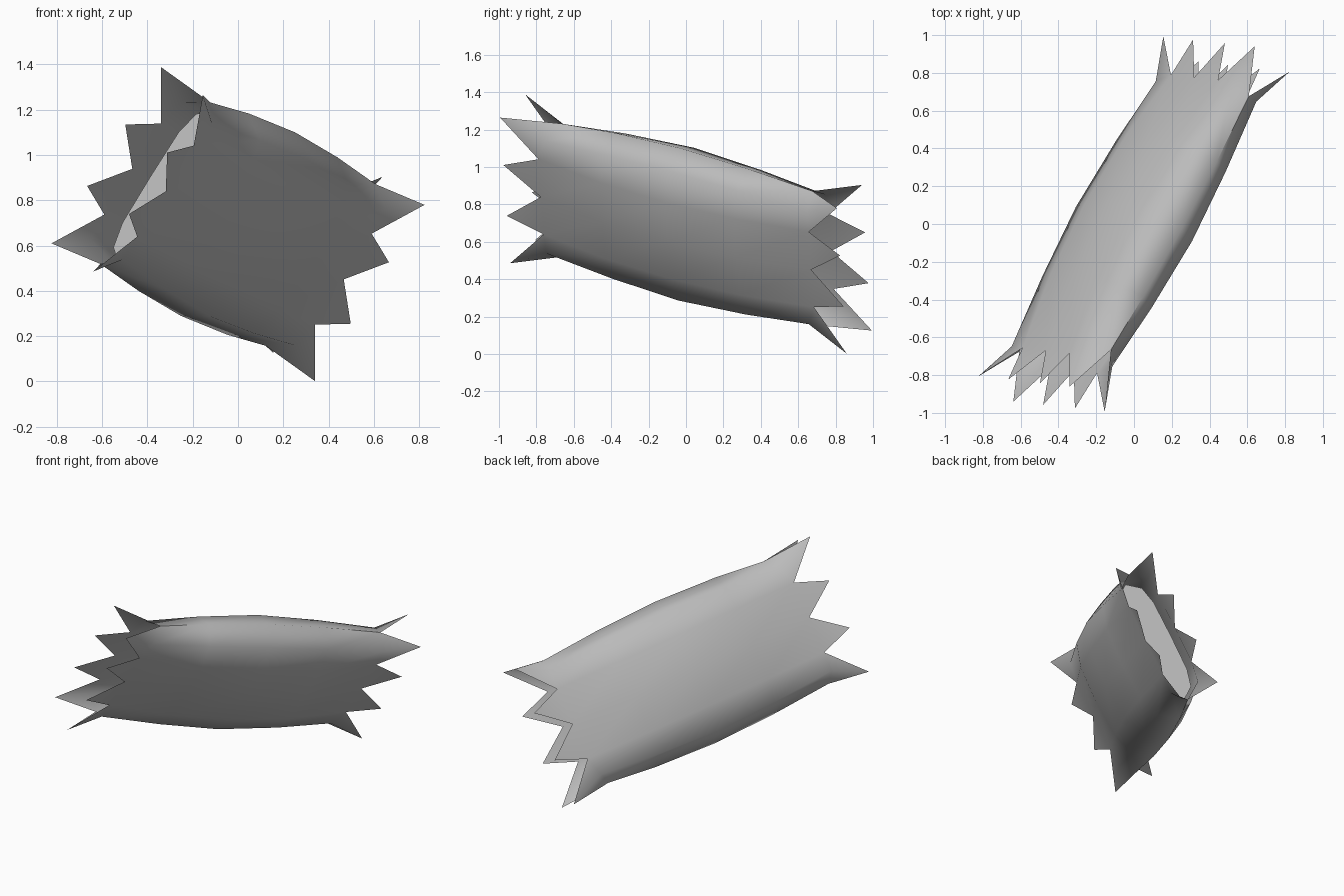
import bpy, bmesh, math
from mathutils import Vector

if "Cube" in bpy.data.objects:
    bpy.data.objects.remove(bpy.data.objects["Cube"])

# Tilted frame of the torn wrapper: length, width and thickness axes
L = Vector((0.465, 0.855, -0.230)).normalized()
W = Vector((0.523, -0.065, 0.850))
W = (W - L * W.dot(L)).normalized()
N = W.cross(L).normalized()
CENTRE = Vector((0, 0, 0.695))

# Half cross-section at each ring, from seam to middle: (length, width, bulge)
END = [(0.785, 0.43, 0), (0.82, 0.36, 0.095), (0.845, 0.237, 0.102), (0.845, 0, 0.104)]
QUARTER = [(0.42, 0.462, 0), (0.42, 0.39, 0.118), (0.42, 0.24, 0.165), (0.42, 0, 0.178)]
MIDDLE = [(0, 0.478, 0), (0, 0.408, 0.13), (0, 0.24, 0.187), (0, 0, 0.203)]
RINGS = [(-1, END), (-1, QUARTER), (1, MIDDLE), (1, QUARTER), (1, END)]
CAP = [(0.66, 0.41, 0), (0.66, 0.347, 0.085), (0.66, 0.235, 0.112), (0.66, 0, 0.115)]
SKEW = (0.035, 0.02, 0, 0)  # seams end at slightly different lengths
TIPS = (-0.459, -0.16, 0.16, 0.459)


def place(l, w, n):
    return CENTRE + L * l + W * w + N * n


def row(section, end, side):
    """Full row of points across one sheet, from seam to seam."""
    skew = SKEW if section is END else (0, 0, 0, 0)
    half = list(zip(section, skew))
    left = [(end * l - s, -w, side * n) for (l, w, n), s in half]
    right = [(end * l + s, w, side * n) for (l, w, n), s in half[-2::-1]]
    return [place(*p) for p in left + right]


def make_object(name, bm):
    mesh = bpy.data.meshes.new(name)
    bm.to_mesh(mesh)
    bm.free()
    mesh.materials.append(grey)
    obj = bpy.data.objects.new(name, mesh)
    bpy.context.collection.objects.link(obj)
    return obj


grey = bpy.data.materials.new("plain grey")
grey.diffuse_color = (0.5, 0.5, 0.5, 1)
grey.use_nodes = True
grey.node_tree.nodes["Principled BSDF"].inputs["Base Color"].default_value = grey.diffuse_color

# Wrapper: two bulging sheets with jagged spikes on both open ends
bm = bmesh.new()
for side in (-1, 1):
    def face(verts):
        bm.faces.new(verts if side < 0 else verts[::-1])

    grid = [[bm.verts.new(p) for p in row(sec, end, side)] for end, sec in RINGS]
    for r0, r1 in zip(grid, grid[1:]):
        for j in range(6):
            face([r0[j], r1[j], r1[j + 1], r0[j + 1]])
    for r, end in ((grid[0], -1), (grid[-1], 1)):
        bases = (r[0:3], r[2:4], r[3:5], r[4:7])
        for base, w in zip(bases, TIPS):
            tip = bm.verts.new(place(end * 1.053, w, side * 0.13))
            for a, b in zip(base, base[1:]):
                face([a, b, tip] if end < 0 else [b, a, tip])
bmesh.ops.remove_doubles(bm, verts=bm.verts, dist=0.0001)
bmesh.ops.recalc_face_normals(bm, faces=bm.faces)
wrapper = make_object("torn_wrapper", bm)

# Smooth sheets, sharp seams
bpy.context.view_layer.objects.active = wrapper
wrapper.select_set(True)
bpy.ops.object.shade_smooth_by_angle(angle=math.radians(60))

# Flat end faces of the filling, set back inside the openings
bm = bmesh.new()
for end in (-1, 1):
    loop = row(CAP, end, 1) + row(CAP, end, -1)[-2:0:-1]
    f = bm.faces.new([bm.verts.new(p) for p in loop])
    f.normal_update()
    if f.normal.dot(L) * end < 0:
        f.normal_flip()
make_object("filling_ends", bm)
